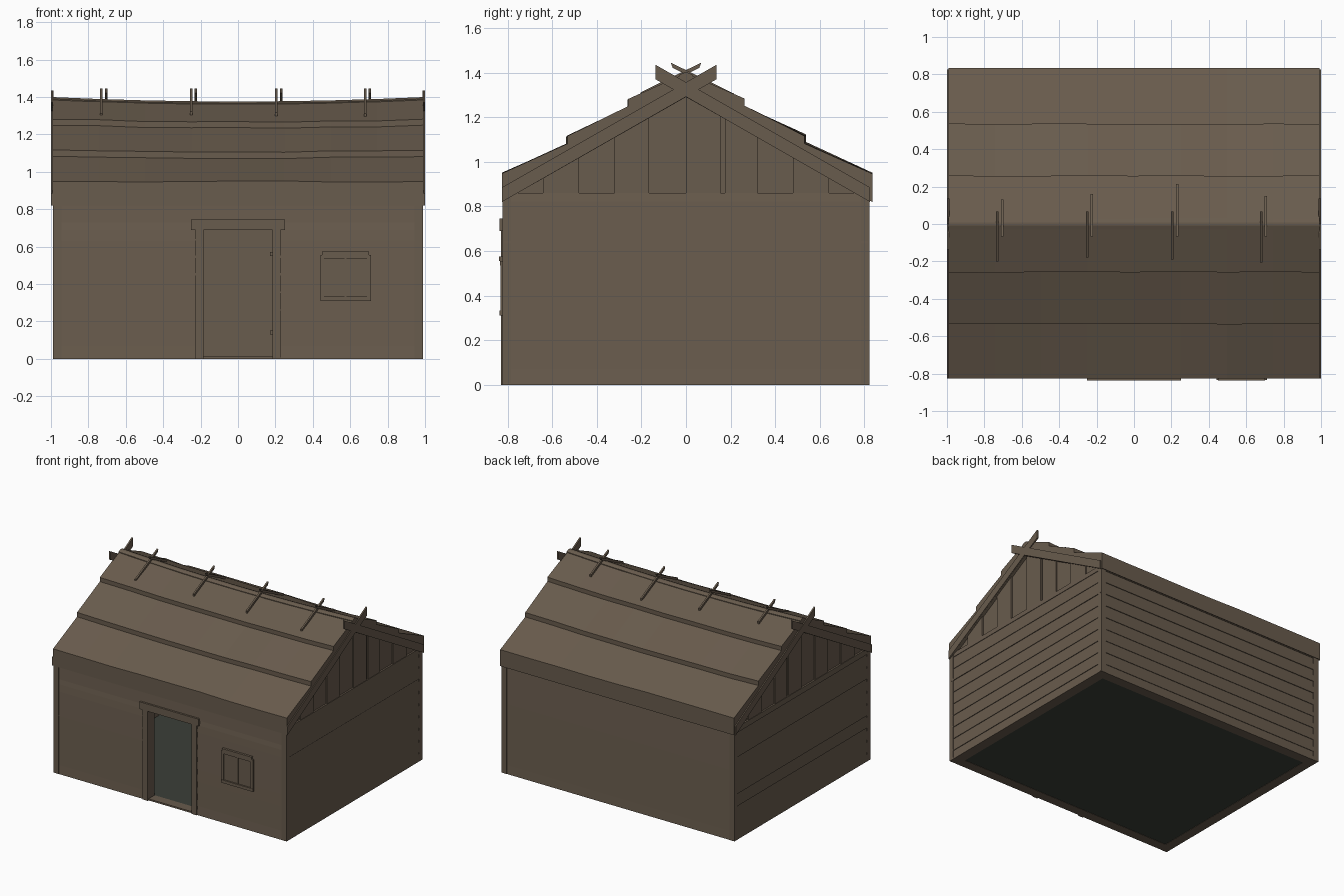
import bpy, bmesh, math, random
from mathutils import Vector

if "Cube" in bpy.data.objects:
    bpy.data.objects.remove(bpy.data.objects["Cube"])

random.seed(4)


def material(name, rgb):
    m = bpy.data.materials.new(name)
    m.diffuse_color = (*rgb, 1)
    m.use_nodes = True
    m.node_tree.nodes["Principled BSDF"].inputs["Base Color"].default_value = m.diffuse_color
    return m


WOOD = material("weathered_brown_wood", (0.140, 0.106, 0.074))
FLOOR = material("dark_green_grey_floor", (0.044, 0.050, 0.040))


def loft(name, rings, mat=WOOD):
    """Closed solid through rings that have the same number of points."""
    bm = bmesh.new()
    rows = [[bm.verts.new(p) for p in r] for r in rings]
    n = len(rows[0])
    for a, b in zip(rows, rows[1:]):
        for i in range(n):
            j = (i + 1) % n
            bm.faces.new((a[i], a[j], b[j], b[i]))
    bm.faces.new(rows[0])
    bm.faces.new(rows[-1])
    bmesh.ops.recalc_face_normals(bm, faces=bm.faces)
    me = bpy.data.meshes.new(name)
    bm.to_mesh(me)
    bm.free()
    me.materials.append(mat)
    ob = bpy.data.objects.new(name, me)
    bpy.context.collection.objects.link(ob)
    return ob


def box(name, x0, x1, y0, y1, z0, z1, mat=WOOD):
    return loft(name, [[(x, y0, z0), (x, y1, z0), (x, y1, z1), (x, y0, z1)]
                       for x in (x0, x1)], mat)


def slab_yz(name, x0, x1, pts):
    """Outline in the y-z plane, extruded along x."""
    return loft(name, [[(x, y, z) for y, z in pts] for x in (x0, x1)])


# Lapped horizontal siding: edges of the board courses
COURSES = [0.0] + [0.07 + 0.094 * k for k in range(9)] + [0.86]
WX, WY, T = 0.983, 0.817, 0.07


def siding(name, along_x, sign, a, b, z0, z1):
    """Boards between a and b, with a lower lip standing slightly proud."""
    face = WY if along_x else WX
    for lo, hi in zip(COURSES, COURSES[1:]):
        lo, hi = max(lo, z0), min(hi, z1)
        if hi - lo < 0.004:
            continue
        lip = 0.005 + random.uniform(-0.001, 0.001)
        prof = [(face - T, lo), (face + lip, lo), (face, hi), (face - T, hi)]
        if along_x:
            rings = [[(t, sign * o, z) for o, z in prof] for t in (a, b)]
        else:
            rings = [[(sign * o, t, z) for o, z in prof] for t in (a, b)]
        loft(name, rings)


DOOR_W, DOOR_H = 0.185, 0.69
siding("back_wall_board", True, 1, -WX, WX, 0, 0.86)
siding("front_wall_board", True, -1, -WX, -DOOR_W, 0, DOOR_H)
siding("front_wall_board", True, -1, DOOR_W, WX, 0, DOOR_H)
siding("front_wall_board", True, -1, -WX, WX, DOOR_H, 0.86)
for s in (-1, 1):
    siding("side_wall_board", False, s, -WY, WY, 0, 0.86)

# Corner boards
for sx in (-1, 1):
    for sy in (-1, 1):
        xs = sorted((sx * 0.945, sx * 0.988))
        ys = sorted((sy * 0.785, sy * 0.823))
        box("corner_board", *xs, *ys, 0, 0.84)

# Floor
box("floor", -WX + T, WX - T, -WY + T, WY - T, 0.002, 0.012, FLOOR)
box("door_threshold", -DOOR_W, DOOR_W, -0.82, -WY + T, 0, 0.012)

# Door frame
for s in (-1, 1):
    xs = sorted((s * DOOR_W, s * 0.228))
    box("door_jamb", *xs, -0.83, -0.76, 0, DOOR_H)
box("door_lintel", -0.25, 0.25, -0.836, -0.76, DOOR_H, 0.745)
for z in (0.13, 0.55):
    box("door_hinge", 0.17, DOOR_W, -0.80, -0.785, z, z + 0.022)

# Shuttered window
box("window_shutter", 0.45, 0.70, -0.824, -0.80, 0.32, 0.55)
for x in (0.44, 0.69):
    box("window_side_frame", x, x + 0.02, -0.832, -0.80, 0.31, 0.555)
box("window_mullion", 0.569, 0.581, -0.829, -0.80, 0.33, 0.55)
box("window_sill", 0.44, 0.71, -0.835, -0.80, 0.31, 0.333)
box("window_head", 0.44, 0.71, -0.834, -0.80, 0.535, 0.555)
box("window_cap", 0.45, 0.70, -0.838, -0.80, 0.555, 0.575)


# Roof slopes: three stepped courses with uneven sagging edges
STATIONS = [-0.992 + 0.248 * k for k in range(9)]


def sag(x):
    return 0.024 * x * x - 0.014


for s, eave in ((-1, 0.825), (1, 0.835)):
    rings = []
    for x in STATIONS:
        w = [random.uniform(-0.004, 0.004) for _ in range(3)]
        half = 0.5 * sag(x)
        prof = [(eave, 0.82), (eave, 0.948 + w[0]),
                (0.535 + w[1], 1.08 + half + w[1]), (0.535 + w[1], 1.114 + half + w[1]),
                (0.258 + w[2], 1.243 + half + w[2]), (0.258 + w[2], 1.275 + half + w[2]),
                (0, 1.388 + sag(x)), (0, 1.29)]
        rings.append([(x, s * y, z) for y, z in prof])
    loft("roof_slope", rings)

# Ridge cap
loft("ridge_cap", [[(x, y, z + sag(x)) for y, z in
                    ((-0.03, 1.365), (-0.03, 1.38), (-0.008, 1.39),
                     (0.008, 1.39), (0.03, 1.38), (0.03, 1.365))]
                   for x in STATIONS])

# Gable ends: vertical boards cut to the roof line
EDGES = [-0.76, -0.64, -0.48, -0.32, -0.165, 0.0, 0.155, 0.175, 0.32, 0.48, 0.64, 0.76]
for s in (-1, 1):
    for i, (a, b) in enumerate(zip(EDGES, EDGES[1:])):
        out = 0.980 if i % 2 else 0.970
        top = [1.30 - 0.566 * abs(y) for y in (a, b)]
        slab_yz("gable_board", *sorted((s * 0.93, s * out)),
                [(a, 0.855), (b, 0.855), (b, top[1]), (a, top[0])])

# Crossed barge boards at both gable ends
for sx in (-1, 1):
    for sy in (-1, 1):
        x0, x1 = (0.988, 1.0) if sy > 0 else (0.987, 0.999)
        slab_yz("barge_board", *sorted((sx * x0, sx * x1)),
                [(-0.137 * sy, 1.37), (-0.137 * sy, 1.435),
                 (0.825 * sy, 0.885), (0.825 * sy, 0.82)])

# Crossed ridge poles
for x, low_a, low_b in ((-0.718, 0.20, 0.13), (-0.238, 0.18, 0.16),
                        (0.218, 0.19, 0.215), (0.693, 0.205, 0.15)):
    for s, dx, low in ((-1, -0.0125, low_a), (1, 0.0125, low_b)):
        def edge(y, off):
            return 1.405 + 0.49 * y + off
        slab_yz("ridge_pole", x + dx - 0.0065, x + dx + 0.0065,
                [(-s * 0.06, edge(0.06, -0.013)), (-s * 0.068, edge(0.068, 0.006)),
                 (s * low, edge(-low, 0.006)), (s * low, edge(-low, -0.013))])
